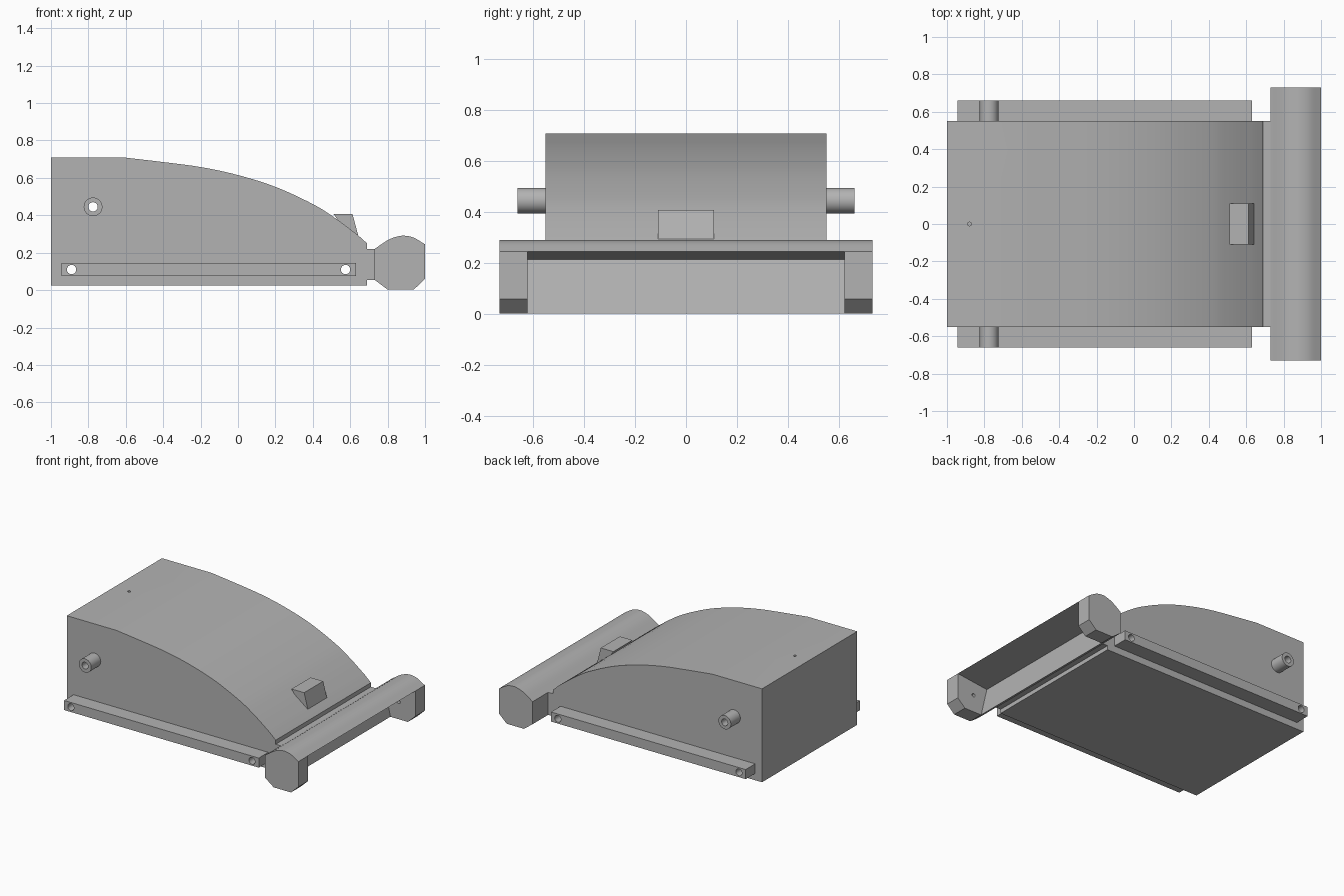
import bpy, bmesh, math
from mathutils import Vector

cube = bpy.data.objects.get("Cube")
if cube:
    bpy.data.objects.remove(cube, do_unlink=True)

grey = bpy.data.materials.new("plain_grey")
grey.use_nodes = True
COLOUR = (0.45, 0.45, 0.45, 1)
grey.diffuse_color = COLOUR
grey.node_tree.nodes["Principled BSDF"].inputs["Base Color"].default_value = COLOUR


def prism(name, profile, y0, y1):
    """Extrude an x-z outline from y0 to y1."""
    bm = bmesh.new()
    face = bm.faces.new([bm.verts.new((x, y0, z)) for x, z in profile])
    ext = bmesh.ops.extrude_face_region(bm, geom=[face])
    verts = [v for v in ext["geom"] if isinstance(v, bmesh.types.BMVert)]
    bmesh.ops.translate(bm, verts=verts, vec=(0, y1 - y0, 0))
    bmesh.ops.recalc_face_normals(bm, faces=bm.faces)
    mesh = bpy.data.meshes.new(name)
    bm.to_mesh(mesh)
    bm.free()
    mesh.materials.append(grey)
    ob = bpy.data.objects.new(name, mesh)
    bpy.context.collection.objects.link(ob)
    return ob


def circle(x, z, r, n=32):
    return [(x + r * math.cos(math.tau * i / n), z + r * math.sin(math.tau * i / n)) for i in range(n)]


def box(x0, x1, z0, z1):
    return [(x0, z0), (x1, z0), (x1, z1), (x0, z1)]


def spline(points, steps=6):
    """Smooth curve through the points."""
    p = [Vector(q) for q in points]
    p = [2 * p[0] - p[1]] + p + [2 * p[-1] - p[-2]]
    out = []
    for a, b, c, d in zip(p, p[1:], p[2:], p[3:]):
        for i in range(steps):
            t = i / steps
            out.append(tuple(0.5 * (2 * b + (c - a) * t + (2 * a - 5 * b + 4 * c - d) * t * t
                                    + (3 * b - a - 3 * c + d) * t ** 3)))
    return out + [tuple(points[-1])]


def activate(ob):
    bpy.ops.object.select_all(action="DESELECT")
    ob.select_set(True)
    bpy.context.view_layer.objects.active = ob


def cut(ob, cutter):
    mod = ob.modifiers.new("cut", "BOOLEAN")
    mod.operation = "DIFFERENCE"
    mod.solver = "EXACT"
    mod.object = cutter
    activate(ob)
    bpy.ops.object.modifier_apply(modifier=mod.name)
    bpy.data.objects.remove(cutter, do_unlink=True)


def bore(ob, x, z, r=0.025):
    cut(ob, prism("bore_cutter", circle(x, z, r, 24), -1, 1))


def smooth(ob):
    activate(ob)
    bpy.ops.object.shade_smooth_by_angle(angle=math.radians(25))


PIN = (-0.775, 0.445)
RAIL_HOLES = [(-0.89, 0.11), (0.575, 0.11)]

# Main body with curved top
top = spline([(-0.6, 0.708), (-0.42, 0.687), (-0.2, 0.658), (0, 0.615), (0.2, 0.552),
              (0.4, 0.46), (0.52, 0.385), (0.64, 0.295)])
body = prism("body", [(-1, 0.025), (0.69, 0.025), (0.69, 0.25)] + top[::-1] + [(-1, 0.708)], -0.55, 0.55)
for x, z in RAIL_HOLES + [PIN]:
    bore(body, x, z)

# Small dimple in the top
bm = bmesh.new()
bmesh.ops.create_cone(bm, segments=16, radius1=0.01, radius2=0.01, depth=0.1, cap_ends=True)
bmesh.ops.translate(bm, verts=bm.verts, vec=(-0.88, 0, 0.708))
mesh = bpy.data.meshes.new("dimple_cutter")
bm.to_mesh(mesh)
bm.free()
dimple = bpy.data.objects.new("dimple_cutter", mesh)
bpy.context.collection.objects.link(dimple)
cut(body, dimple)
smooth(body)

# Side rails and hollow pins
for side, s in (("left", 1), ("right", -1)):
    rail = prism(f"rail_{side}", box(-0.945, 0.63, 0.075, 0.145), s * 0.55, s * 0.66)
    for x, z in RAIL_HOLES:
        bore(rail, x, z)
    smooth(rail)
    pin = prism(f"pin_{side}", circle(*PIN, 0.05), s * 0.55, s * 0.66)
    bore(pin, *PIN)
    smooth(pin)

# Wedge catch on the slope
prism("wedge_catch", [(0.51, 0.408), (0.612, 0.408), (0.642, 0.295), (0.6, 0.28)], -0.11, 0.11)

# Neck joining the body to the front bar
prism("neck", box(0.685, 0.735, 0.055, 0.22), -0.55, 0.55)

# Front bar, recessed between its two end blocks
crown = spline([(0.73, 0.22), (0.80, 0.267), (0.85, 0.286), (0.89, 0.291), (0.94, 0.28), (1, 0.245)])
bar = prism("front_bar", crown + [(1, 0.06), (0.94, 0.003), (0.80, 0.003), (0.73, 0.055)], -0.73, 0.73)
cut(bar, prism("recess_cutter", [(0.75, 0.215), (1, 0.245), (1.2, 0.269), (1.2, -0.1), (0.81, -0.1),
                                 (0.80, 0)], -0.62, 0.62))
# Pivot sockets on the inner faces of the end blocks
cut(bar, prism("socket_cutter", circle(0.865, 0.13, 0.013, 16), -0.67, 0.67))
smooth(bar)
